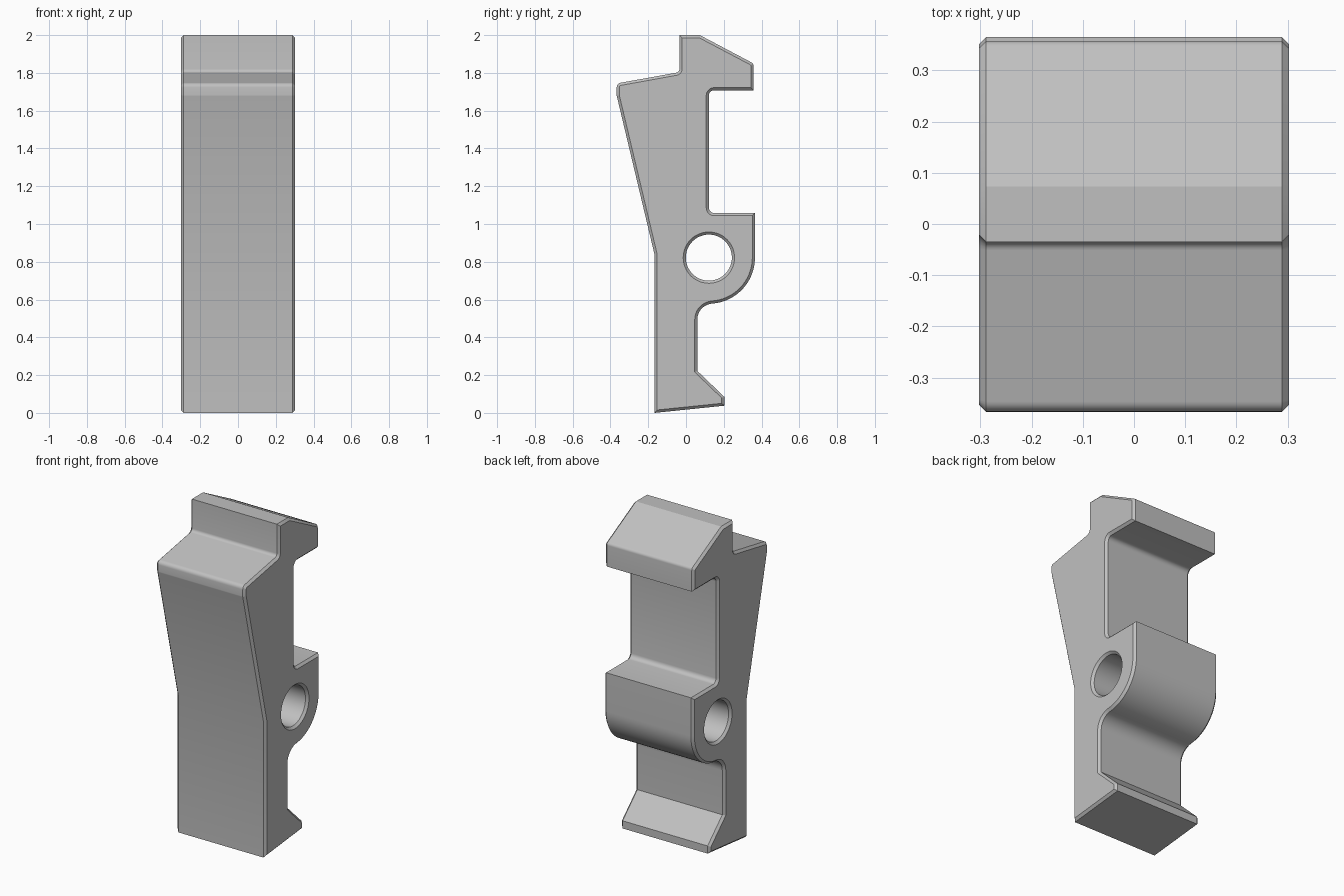
import bpy, bmesh
from math import cos, sin, pi, sqrt, tan, atan2
from mathutils import Vector

cube = bpy.data.objects.get("Cube")
if cube:
    bpy.data.objects.remove(cube, do_unlink=True)

HALF, CHAMFER = 0.303, 0.014
PIN = Vector((0.121, 0.822))      # centre of the pin hole and of the lug
LUG_R, HOLE_R, FILLET_R = 0.244, 0.122, 0.085


def arc(centre, radius, start, end, steps):
    return [Vector((centre[0] + radius * cos(start + (end - start) * i / steps),
                    centre[1] + radius * sin(start + (end - start) * i / steps)))
            for i in range(steps + 1)]


def rounded(corners):
    """Replace every (y, z, radius) corner by a tangent arc; radius 0 stays sharp."""
    pts = []
    for i, (y, z, r) in enumerate(corners):
        p = Vector((y, z))
        if r == 0:
            pts.append(p)
            continue
        a = (Vector(corners[i - 1][:2]) - p).normalized()
        b = (Vector(corners[(i + 1) % len(corners)][:2]) - p).normalized()
        half = a.angle(b) / 2
        centre = p + (a + b).normalized() * r / sin(half)
        s, e = p + a * r / tan(half) - centre, p + b * r / tan(half) - centre
        t0, t1 = atan2(s.y, s.x), atan2(e.y, e.x)
        t1 = t0 + (t1 - t0 + pi) % (2 * pi) - pi
        pts += arc(centre, r, t0, t1, 5)
    return pts


def inset(pts, d):
    """Move a loop to the right of its direction with mitred corners."""
    out = []
    for i, p in enumerate(pts):
        u = (p - pts[i - 1]).normalized()
        v = (pts[(i + 1) % len(pts)] - p).normalized()
        n, m = Vector((u.y, -u.x)), Vector((v.y, -v.x))
        out.append(p + (n + m) * d / (1 + n.dot(m)))
    return out


# Side profile: front face, shoulder, hooked head, notch, then the lug
upper = rounded([
    (-0.167, 0.0, 0), (-0.167, 0.84, 0), (-0.367, 1.68, 0.03),
    (-0.367, 1.744, 0.025), (-0.035, 1.804, 0.02), (-0.035, 2.0, 0),
    (0.073, 2.0, 0), (0.357, 1.85, 0.02), (0.357, 1.708, 0),
    (0.121, 1.708, 0.028), (0.121, 1.058, 0.028), (0.365, 1.058, 0)])

# Round lug, flowing through a concave fillet into the lower back and the toe
fy = 0.06 + FILLET_R
fz = PIN.y - sqrt((LUG_R + FILLET_R) ** 2 - (fy - PIN.x) ** 2)
touch = atan2(fz - PIN.y, fy - PIN.x)
lug = arc(PIN, LUG_R, 0, touch, 18)
fillet = arc((fy, fz), FILLET_R, touch + pi, pi, 9)
toe = [Vector(p) for p in ((0.06, 0.222), (0.203, 0.085), (0.203, 0.038))]
outline = upper + lug + fillet[1:] + toe
hole = arc(PIN, HOLE_R, 0, 2 * pi, 48)[:-1]

# Extrude both loops across the width, with chamfered side edges
bm = bmesh.new()
caps = ([], [])
for loop in (outline, hole):
    small = inset(loop, CHAMFER)
    rings = []
    for x, pts in ((-HALF, small), (CHAMFER - HALF, loop),
                   (HALF - CHAMFER, loop), (HALF, small)):
        rings.append([bm.verts.new((x, p.x, p.y)) for p in pts])
    n = len(loop)
    for a, b in zip(rings, rings[1:]):
        for i in range(n):
            j = (i + 1) % n
            bm.faces.new((a[i], a[j], b[j], b[i]))
    for cap, ring in zip(caps, (rings[0], rings[-1])):
        cap += [bm.edges.get((ring[i - 1], ring[i])) for i in range(n)]
for cap in caps:
    bmesh.ops.triangle_fill(bm, edges=cap, use_beauty=True, use_dissolve=False)
bmesh.ops.recalc_face_normals(bm, faces=bm.faces)

mesh = bpy.data.meshes.new("lever_body")
bm.to_mesh(mesh)
bm.free()
body = bpy.data.objects.new("lever_body", mesh)
bpy.context.collection.objects.link(body)

# Plain grey
grey = bpy.data.materials.new("plain_grey")
grey.use_nodes = True
colour = (0.53, 0.53, 0.53, 1)
grey.diffuse_color = colour
grey.node_tree.nodes["Principled BSDF"].inputs["Base Color"].default_value = colour
mesh.materials.append(grey)

# Smooth arcs, crisp chamfers
bpy.ops.object.select_all(action='DESELECT')
body.select_set(True)
bpy.context.view_layer.objects.active = body
bpy.ops.object.shade_smooth_by_angle(angle=pi / 7)
